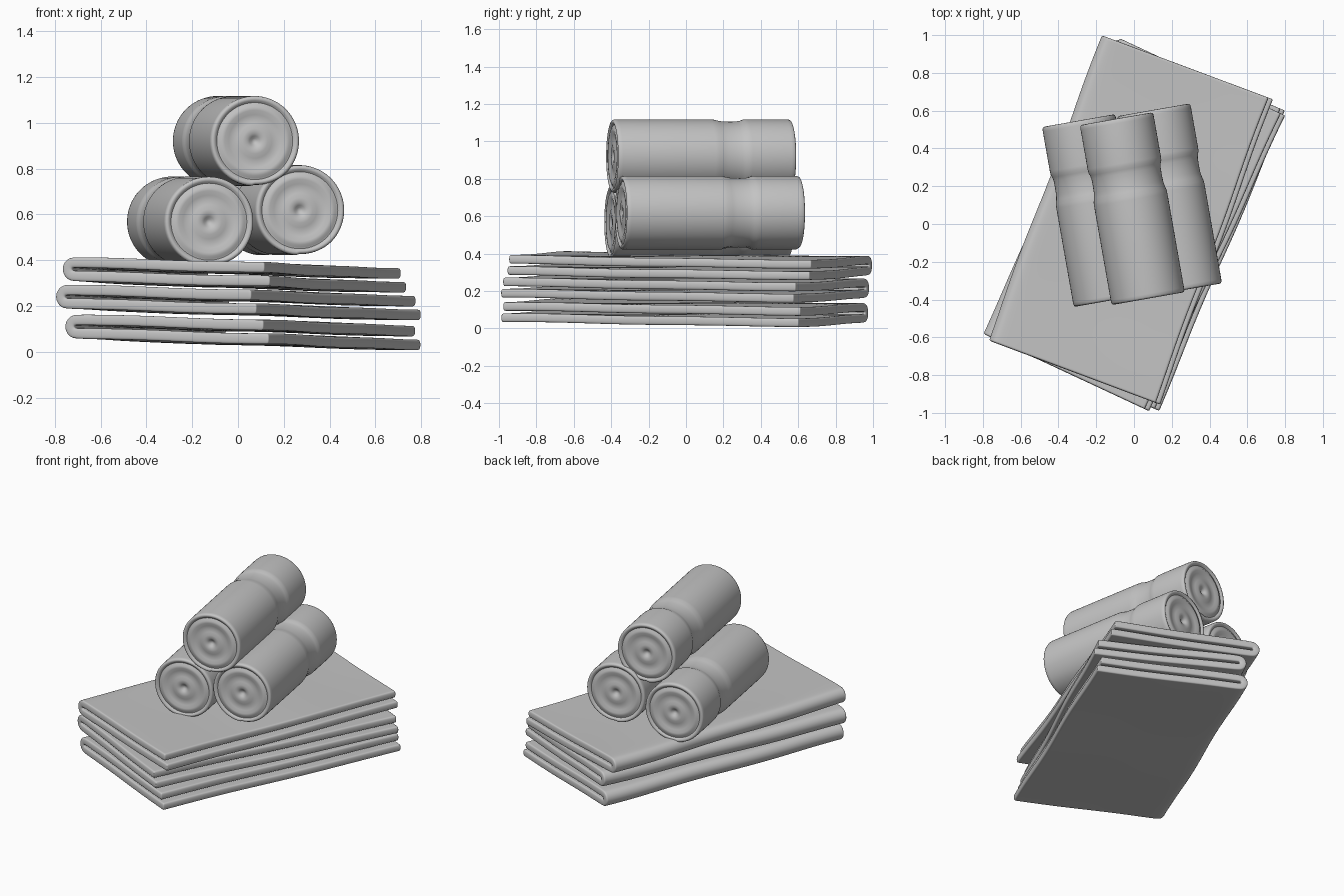
import bpy, bmesh, math

cube = bpy.data.objects.get("Cube")
if cube:
    bpy.data.objects.remove(cube)

# One plain cloth colour
cloth = bpy.data.materials.new("grey_cloth")
cloth.use_nodes = True
cloth.diffuse_color = (0.55, 0.55, 0.55, 1)
cloth.node_tree.nodes["Principled BSDF"].inputs["Base Color"].default_value = cloth.diffuse_color


def finish(bm, name):
    bmesh.ops.recalc_face_normals(bm, faces=bm.faces)
    mesh = bpy.data.meshes.new(name)
    bm.to_mesh(mesh)
    bm.free()
    mesh.materials.append(cloth)
    obj = bpy.data.objects.new(name, mesh)
    bpy.context.collection.objects.link(obj)
    return obj


def shade(obj, angle):
    bpy.ops.object.select_all(action="DESELECT")
    obj.select_set(True)
    bpy.context.view_layer.objects.active = obj
    bpy.ops.object.shade_smooth_by_angle(angle=math.radians(angle))


def skin(bm, rows, closed=False):
    """Bridge neighbouring rows of vertices with quads."""
    for a, b in zip(rows, rows[1:]):
        n = len(a)
        for i in range(n if closed else n - 1):
            j = (i + 1) % n
            bm.faces.new((a[i], a[j], b[j], b[i]))


# Folded towel: a U-shaped sheet, folded on the left, open on the right
HALF_W, HALF_L, FOLD, THICK = 0.485, 0.862, 0.03, 0.046


def folded_towel(name, x, y, z, turn, phase):
    bend = -HALF_W + FOLD + THICK / 2
    steps = [i / 8 for i in range(9)]
    lower = [(HALF_W, -FOLD), (HALF_W - 0.015, -FOLD)]
    lower += [(HALF_W - 0.05 + (bend - HALF_W + 0.05) * t, -FOLD) for t in steps]
    arc = [(bend - FOLD * math.sin(math.pi * k / 6), -FOLD * math.cos(math.pi * k / 6))
           for k in range(1, 6)]
    upper = [(u - 0.025, FOLD) for u, _ in reversed(lower[:-1])]
    profile = lower + arc + [(bend, FOLD)] + upper

    inner = HALF_L - 0.04
    lengths = [-HALF_L, -HALF_L + 0.012]
    lengths += [-inner + 2 * inner * i / 16 for i in range(17)]
    lengths += [HALF_L - 0.012, HALF_L]

    bm = bmesh.new()
    rows = []
    for v in lengths:
        row = []
        for u, h in profile:
            sag = -0.012 * u / HALF_W - 0.012 * v / HALF_L
            ripple = 0.005 * math.sin(5 * v + 3 * u + phase) * math.cos(4 * u - v)
            edge = 0.005 * math.sin(6 * v + phase)
            row.append(bm.verts.new((u + edge, v, h + sag + ripple)))
        rows.append(row)
    skin(bm, rows)
    obj = finish(bm, name)
    obj.location = (x, y, z)
    obj.rotation_euler.z = math.radians(turn)
    solid = obj.modifiers.new("thickness", "SOLIDIFY")
    solid.thickness = THICK
    solid.offset = 0
    soft = obj.modifiers.new("soft_edges", "SUBSURF")
    soft.levels = soft.render_levels = 2
    shade(obj, 180)


folded_towel("folded_towel_bottom", 0.02, -0.005, 0.085, -23, 0.0)
folded_towel("folded_towel_middle", 0.0, -0.003, 0.215, -25, 0.4)
folded_towel("folded_towel_top", -0.018, 0.022, 0.335, -20.5, 0.8)


# Rolled towel: lathe with rippled ends, a waist and a loose outer edge
SIDES, LENGTH = 72, 0.967
END = [(0.012, 0.02), (0.022, 0.011), (0.035, 0.004), (0.055, 0.003),
       (0.075, 0.009), (0.095, 0.012), (0.115, 0.009), (0.135, 0.002),
       (0.15, 0.002), (0.16, 0.009), (0.168, 0.011), (0.176, 0.004),
       (0.184, 0), (0.192, 0.003), (0.196, 0.01), (0.197, 0.025)]
WAIST = [(0.197, 0.53), (0.196, 0.55), (0.19, 0.575), (0.186, 0.6), (0.185, 0.64),
         (0.186, 0.675), (0.19, 0.695), (0.196, 0.71), (0.197, 0.73)]


def rolled_towel(name, x, y, z):
    back = [(r, LENGTH - d) for r, d in reversed(END)]
    bm = bmesh.new()
    rings = []
    for r, t in END + WAIST + back:
        ring = []
        for i in range(SIDES):
            a = math.tau * i / SIDES
            tuck = 0.03 * max(0, 1 - a / 0.8) if r > 0.17 else 0
            rad = r * (1 - tuck)
            ring.append(bm.verts.new((rad * math.sin(a), t, -rad * math.cos(a))))
        rings.append(ring)
    skin(bm, rings, closed=True)
    for ring, t in ((rings[0], 0.024), (rings[-1], LENGTH - 0.024)):
        tip = bm.verts.new((0, t, 0))
        for i in range(SIDES):
            bm.faces.new((ring[i], ring[(i + 1) % SIDES], tip))
    obj = finish(bm, name)
    obj.location = (x, y, z)
    obj.rotation_euler.z = math.radians(10)
    shade(obj, 50)


rolled_towel("rolled_towel_left", -0.125, -0.405, 0.568)
rolled_towel("rolled_towel_right", 0.272, -0.348, 0.618)
rolled_towel("rolled_towel_top", 0.075, -0.395, 0.92)
